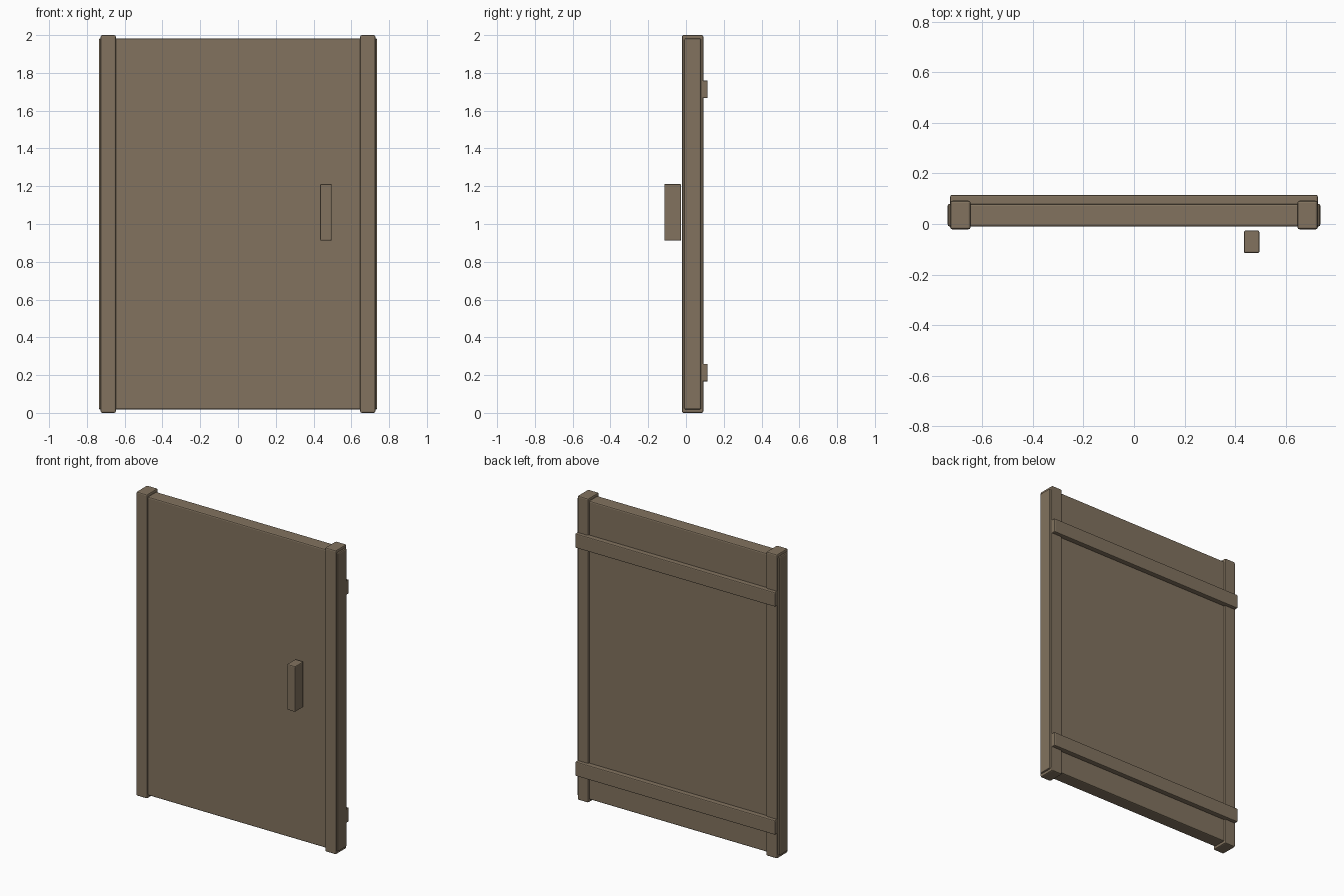
import bpy

if "Cube" in bpy.data.objects:
    bpy.data.objects.remove(bpy.data.objects["Cube"])

wood = bpy.data.materials.new("brown_wood")
wood.diffuse_color = (0.223, 0.171, 0.114, 1)
wood.use_nodes = True
wood.node_tree.nodes["Principled BSDF"].inputs["Base Color"].default_value = wood.diffuse_color


def box(name, lo, hi, bevel=0.008):
    """Bevelled box between two opposite corners."""
    mid = [(a + b) / 2 for a, b in zip(lo, hi)]
    bpy.ops.mesh.primitive_cube_add(size=1, location=mid)
    ob = bpy.context.object
    ob.name = name
    ob.scale = [b - a for a, b in zip(lo, hi)]
    bpy.ops.object.transform_apply(location=False, rotation=False, scale=True)
    ob.data.materials.append(wood)
    mod = ob.modifiers.new("edge_bevel", 'BEVEL')
    mod.width = bevel
    mod.segments = 2
    return ob


# door slab
box("door_panel", (-0.737, -0.01, 0.018), (0.737, 0.08, 1.982))

# vertical edge posts
for side, x in (("left", -0.687), ("right", 0.687)):
    box(side + "_post", (x - 0.04, -0.021, 0), (x + 0.04, 0.092, 2))

# horizontal battens on the back
for level, z in (("lower", 0.213), ("upper", 1.713)):
    box(level + "_batten", (-0.727, 0.078, z - 0.047), (0.727, 0.115, z + 0.047), 0.006)

# handle block, standing just clear of the front
box("handle", (0.435, -0.115, 0.912), (0.496, -0.026, 1.212), 0.006)
